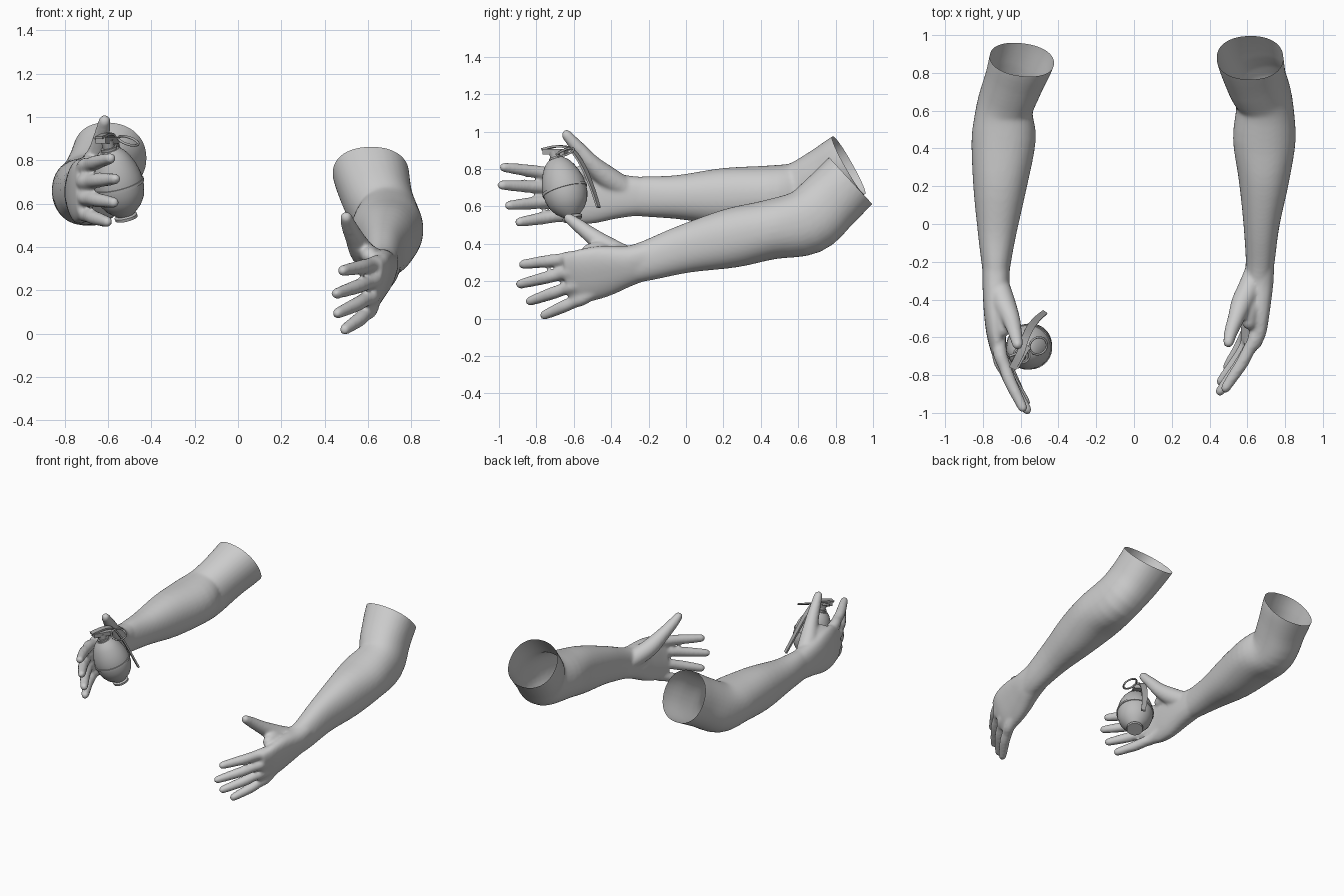
import bpy, bmesh, math
from mathutils import Vector

old = bpy.data.objects.get("Cube")
if old:
    bpy.data.objects.remove(old, do_unlink=True)


def material(name, value):
    mat = bpy.data.materials.new(name)
    mat.use_nodes = True
    color = (value, value, value, 1)
    mat.diffuse_color = color
    mat.node_tree.nodes["Principled BSDF"].inputs["Base Color"].default_value = color
    return mat


skin = material("light grey", 0.6)
shell = material("medium grey", 0.5)
metal = material("dark grey", 0.4)


def refine(sections, steps=4):
    """Smooth curve through all sections (positions and sizes alike)."""
    out = []
    last = len(sections) - 1
    for i in range(last):
        four = (sections[max(i - 1, 0)], sections[i], sections[i + 1], sections[min(i + 2, last)])
        for k in range(steps):
            t = k / steps
            out.append([b + t * ((c - a) / 2 + t * (a - 2.5 * b + 2 * c - d / 2
                                                    + t * (1.5 * (b - c) + (d - a) / 2)))
                        for a, b, c, d in zip(*four)])
    return out + [sections[-1]]


def ring(bm, center, side, up, a, b, sides, power):
    verts = []
    for i in range(sides):
        ang = math.tau * (i + 0.5) / sides
        c, s = math.cos(ang), math.sin(ang)
        u = math.copysign(abs(c) ** (2 / power), c) * a
        v = math.copysign(abs(s) ** (2 / power), s) * b
        verts.append(bm.verts.new(center + side * u + up * v))
    return verts


def loft(bm, sections, ref=(1, 0, 0), sides=24, power=2.0, round_tip=False):
    """Closed tube through (x, y, z, half width, half height) sections."""
    pts = [Vector(s[:3]) for s in sections]
    last = len(pts) - 1
    rows = []
    for i, s in enumerate(sections):
        tangent = (pts[min(i + 1, last)] - pts[max(i - 1, 0)]).normalized()
        side = Vector(ref)
        side = (side - tangent * side.dot(tangent)).normalized()
        up = side.cross(tangent)
        rows.append(ring(bm, pts[i], side, up, s[3], s[4], sides, power))
    if round_tip:
        a, b = sections[-1][3:]
        for deg in (30, 55, 78):
            k, h = math.cos(math.radians(deg)), math.sin(math.radians(deg))
            rows.append(ring(bm, pts[-1] + tangent * a * h, side, up, a * k, b * k, sides, power))
    for r, q in zip(rows, rows[1:]):
        for i in range(sides):
            j = (i + 1) % sides
            bm.faces.new((r[i], r[j], q[j], q[i]))
    bm.faces.new(rows[0])
    bm.faces.new(rows[-1])


def finish(name, bm, mat):
    bmesh.ops.recalc_face_normals(bm, faces=bm.faces[:])
    mesh = bpy.data.meshes.new(name)
    bm.to_mesh(mesh)
    bm.free()
    mesh.materials.append(mat)
    obj = bpy.data.objects.new(name, mesh)
    bpy.context.collection.objects.link(obj)
    return obj


def smooth(obj, degrees=40):
    bpy.ops.object.select_all(action="DESELECT")
    obj.select_set(True)
    bpy.context.view_layer.objects.active = obj
    bpy.ops.object.shade_smooth_by_angle(angle=math.radians(degrees))


def tube(bm, path):
    loft(bm, refine([(*p, r, r) for *p, r in path]), sides=16, round_tip=True)


def finger(bm, base, tip, wrist, outward):
    """Finger from inside the palm to its rounded tip, slightly bent."""
    base, tip = Vector(base), Vector(tip)
    end = tip - (tip - base).normalized() * 0.024
    mid = base.lerp(end, 0.5) + Vector((outward * 0.01, 0, 0))
    tube(bm, [(*base.lerp(wrist, 0.4), 0.036), (*base, 0.038), (*base.lerp(mid, 0.5), 0.034),
              (*mid, 0.034), (*mid.lerp(end, 0.6), 0.03), (*end, 0.026)])


def build_arm(name, sections, palm, palm_side, fingers, thumb, web, wrist, outward,
              cut_at, cut_normal):
    bm = bmesh.new()
    loft(bm, refine(sections), power=2.2, sides=32)
    loft(bm, refine(palm), palm_side, power=2.4, sides=32)
    for base, tip in fingers:
        finger(bm, base, tip, Vector(wrist), outward)
    tube(bm, thumb)
    tube(bm, web)
    arm = finish(name, bm, skin)
    # Fuse the parts into one skin
    remesh = arm.modifiers.new("fuse", "REMESH")
    remesh.mode = "VOXEL"
    remesh.voxel_size = 0.009
    relax = arm.modifiers.new("relax", "SMOOTH")
    relax.factor = 0.5
    relax.iterations = 12
    graph = bpy.context.evaluated_depsgraph_get()
    fused = bpy.data.meshes.new_from_object(arm.evaluated_get(graph))
    arm.modifiers.clear()
    # Open end of the upper arm
    bm = bmesh.new()
    bm.from_mesh(fused)
    bmesh.ops.bisect_plane(bm, geom=bm.verts[:] + bm.edges[:] + bm.faces[:],
                           plane_co=cut_at, plane_no=cut_normal, clear_outer=True)
    bm.to_mesh(fused)
    bm.free()
    arm.data = fused
    if not fused.materials:
        fused.materials.append(skin)
    smooth(arm, 60)


# Left arm: upper arm, elbow, forearm; then the rolled palm, fingers, thumb
build_arm(
    "left_arm",
    [(.6, .96, .82, .175, .165), (.615, .88, .738, .175, .17), (.648, .76, .618, .16, .173),
     (.69, .645, .518, .15, .177), (.69, .45, .476, .166, .16), (.688, .24, .43, .135, .159),
     (.675, 0, .374, .096, .13), (.668, -.2, .312, .076, .108), (.655, -.31, .285, .066, .1)],
    [(.668, -.2, .31, .07, .098), (.66, -.3, .285, .072, .108), (.65, -.38, .268, .068, .128),
     (.643, -.46, .25, .06, .143), (.632, -.56, .228, .05, .146), (.615, -.64, .22, .034, .127)],
    (1, 0, -.3),
    [((.642, -.6, .325), (.472, -.89, .288)), ((.636, -.615, .252), (.443, -.905, .18)),
     ((.622, -.595, .178), (.448, -.852, .087)), ((.61, -.545, .113), (.483, -.777, .01))],
    [(.64, -.26, .31, .058), (.605, -.35, .343, .061), (.57, -.42, .383, .057),
     (.54, -.5, .44, .045), (.514, -.57, .494, .037), (.5, -.627, .536, .029)],
    [(.64, -.38, .32, .05), (.61, -.46, .365, .045), (.61, -.52, .36, .04)],
    (.66, -.26, .3), 1, (.615, .88, .738), (0, .735, .68))

# Right arm
build_arm(
    "right_arm",
    [(-.565, .96, .87, .17, .175), (-.595, .87, .82, .17, .178), (-.638, .75, .748, .155, .17),
     (-.685, .61, .67, .15, .17), (-.69, .45, .662, .17, .157), (-.71, .2, .653, .142, .152),
     (-.725, -.05, .65, .102, .117), (-.73, -.22, .653, .076, .108), (-.73, -.31, .655, .066, .1)],
    [(-.73, -.2, .655, .07, .1), (-.73, -.28, .655, .072, .107), (-.73, -.38, .655, .07, .122),
     (-.73, -.5, .655, .062, .147), (-.727, -.6, .658, .05, .148), (-.715, -.7, .663, .034, .127)],
    (1, 0, 0),
    [((-.71, -.68, .77), (-.58, -.995, .812)), ((-.712, -.71, .7), (-.555, -1.005, .715)),
     ((-.712, -.695, .63), (-.562, -.967, .603)), ((-.71, -.65, .556), (-.595, -.912, .513))],
    [(-.72, -.32, .69, .06), (-.688, -.42, .755, .062), (-.65, -.505, .83, .048),
     (-.63, -.575, .91, .038), (-.616, -.638, .982, .029)],
    [(-.72, -.4, .72, .05), (-.7, -.49, .772, .045), (-.695, -.56, .782, .04)],
    (-.73, -.3, .655), -1, (-.595, .87, .82), (.12, .87, .49))

# Grenade: egg body with foot, seam and neck on a tilted axis
foot, top = Vector((-.515, -.605, .53)), Vector((-.6, -.7, .87))
axis = (top - foot).normalized()


def lathe(name, profile, mat):
    bm = bmesh.new()
    loft(bm, [(*(foot + axis * d), r, r) for d, r in profile], sides=32)
    smooth(finish(name, bm, mat), 35)


lathe("grenade_body",
      [(0, .052), (.014, .054), (.02, .042), (.03, .054), (.055, .082), (.09, .104), (.13, .116),
       (.17, .119), (.21, .115), (.25, .104), (.29, .087), (.32, .068), (.34, .046)], shell)
lathe("seam_band", [(.16, .116), (.161, .123), (.175, .123), (.176, .116)], shell)
lathe("fuze_neck", [(.33, .038), (.352, .038), (.353, .028), (.385, .028)], metal)

# Fuze block and safety lever, running back over the shoulder
across = (.855, -.52, 0)
bm = bmesh.new()
loft(bm, [(-.635, -.755, .893, .036, .02), (-.57, -.64, .893, .036, .02)], across, 4)
finish("fuze_block", bm, metal)

bm = bmesh.new()
path = [(-.643, -.765, .905, .028), (-.6, -.68, .922, .028), (-.578, -.61, .9, .028),
        (-.55, -.55, .815, .028), (-.512, -.502, .7, .024), (-.472, -.468, .595, .02)]
loft(bm, refine([(*p, .008) for p in path]), across, 4)
smooth(finish("safety_lever", bm, metal), 30)

# Pull ring and pin
bpy.ops.mesh.primitive_torus_add(
    major_segments=32, minor_segments=8, major_radius=.048, minor_radius=.006,
    location=(-.507, -.645, .89), rotation=(math.radians(20), math.radians(18), 0))
pull_ring = bpy.context.object
pull_ring.name = "pull_ring"
pull_ring.data.materials.append(metal)
smooth(pull_ring, 60)

bm = bmesh.new()
loft(bm, [(-.66, -.7, .9, .007, .007), (-.55, -.66, .9, .007, .007)], (0, 0, 1), 10)
smooth(finish("safety_pin", bm, metal))
